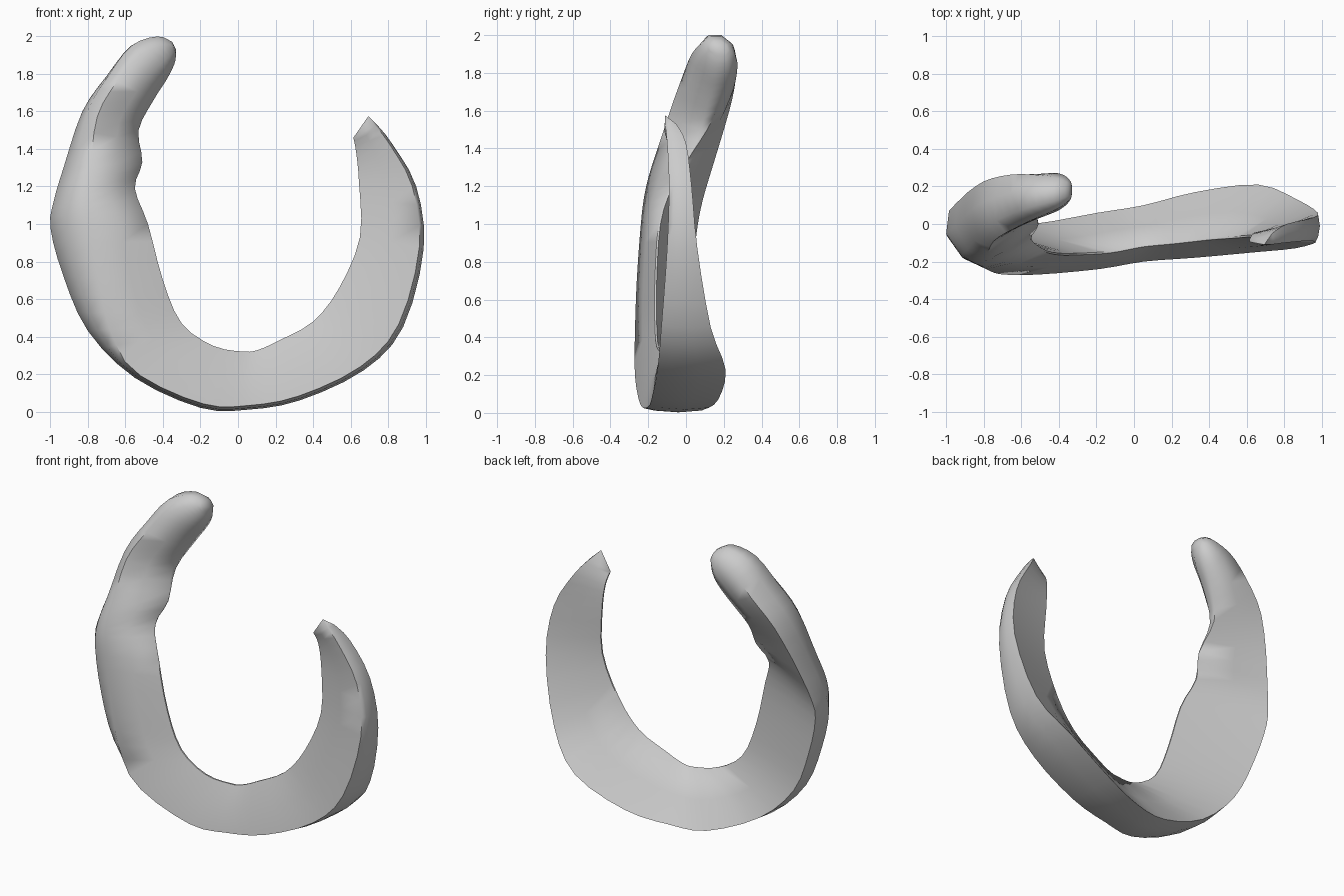
import bpy
import bmesh
import math
from mathutils import Vector

default = bpy.data.objects.get("Cube")
if default:
    bpy.data.objects.remove(default)

# Stations along the crescent, from the blunt horn to the pointed horn:
# outer x, outer z, inner x, inner z, inner y, front ridge y, back rim y
STATIONS = [
    (-.35, 1.97, -.33, 1.90, .18, .13, .22),
    (-.43, 2.0, -.34, 1.85, .19, .09, .25),
    (-.57, 1.95, -.38, 1.77, .18, .04, .27),
    (-.70, 1.79, -.45, 1.66, .15, -.02, .27),
    (-.83, 1.60, -.53, 1.50, .09, -.09, .23),
    (-.93, 1.30, -.51, 1.33, .00, -.18, .14),
    (-.98, 1.13, -.55, 1.19, -.08, -.22, .09),
    (-1, .98, -.48, 1.0, -.14, -.24, .06),
    (-.93, .72, -.40, .70, -.16, -.26, .03),
    (-.80, .43, -.30, .47, -.16, -.27, .0),
    (-.55, .18, -.13, .35, -.15, -.27, .0),
    (-.20, .02, .03, .32, -.12, -.24, .06),
    (.05, .01, .11, .33, -.11, -.20, .10),
    (.33, .06, .22, .38, -.10, -.18, .17),
    (.67, .22, .40, .48, -.08, -.15, .21),
    (.88, .45, .54, .66, -.07, -.13, .13),
    (.99, .87, .65, .93, -.06, -.10, .06),
    (.95, 1.2, .645, 1.22, -.05, -.09, .03),
    (.82, 1.43, .63, 1.38, -.06, -.10, .0),
    (.74, 1.53, .615, 1.46, -.09, -.11, -.05),
]
STEPS = 3


def spline(a, b, c, d, t):
    """Catmull-Rom blend of four stations."""
    return [q + .5 * t * (r - p + t * (2 * p - 5 * q + 4 * r - s + t * (3 * (q - r) + s - p)))
            for p, q, r, s in zip(a, b, c, d)]


def resample(stations):
    padded = [stations[0]] + stations + [stations[-1]]
    path = []
    for i in range(len(stations) - 1):
        for k in range(STEPS):
            path.append(spline(*padded[i:i + 4], k / STEPS))
    path.append(list(stations[-1]))
    return path


def section(station, progress):
    """Wedge with a thin inner lip, blending to a rounded oval at the blunt horn."""
    ox, oz, ix, iz, lip, front, back = station
    horn = min(1, max(0, 1.5 - progress * 6))
    ridge = .93 - .9 * max(0, -ox - .62)
    half = .005
    depth = back - front

    wedge = [
        (0, lip - half),
        (ridge * .5, (lip + front) / 2 - .015),
        (ridge, front),
        (ridge * .4 + .6, front + .2 * depth),
        (1, front + .6 * depth),
        (.97, back),
        (.5, (lip + back) / 2),
        (0, lip + half),
    ]
    ring = []
    for j, (f, y) in enumerate(wedge):
        angle = math.radians(45 * j + 22.5)
        oval_f = .5 - .54 * math.cos(angle)
        oval_y = (front + back) / 2 - .54 * depth * math.sin(angle) + .2 * depth * (.5 - oval_f)
        f += (oval_f - f) * horn
        y += (oval_y - y) * horn
        ring.append(Vector((ix + (ox - ix) * f, y, iz + (oz - iz) * f)))
    return ring


def loft(bm, rings, start_tip, end_tip):
    loops = [[bm.verts.new(p) for p in ring] for ring in rings]
    count = len(loops[0])
    for a, b in zip(loops, loops[1:]):
        for j in range(count):
            k = (j + 1) % count
            bm.faces.new((a[j], a[k], b[k], b[j]))
    # Close both horns to a point
    for loop, tip in ((loops[0], start_tip), (loops[-1], end_tip)):
        apex = bm.verts.new(tip)
        for j in range(count):
            bm.faces.new((loop[j], loop[(j + 1) % count], apex))
    bmesh.ops.recalc_face_normals(bm, faces=bm.faces)


# Crescent body
path = resample(STATIONS)
rings = [section(s, i / (len(path) - 1)) for i, s in enumerate(path)]
bm = bmesh.new()
loft(bm, rings, Vector((-.33, .175, 1.93)), Vector((.695, -.11, 1.575)))
mesh = bpy.data.meshes.new("crescent_body")
bm.to_mesh(mesh)
bm.free()
body = bpy.data.objects.new("crescent_body", mesh)
bpy.context.collection.objects.link(body)

# Plain grey surface
grey = bpy.data.materials.new("light_grey")
grey.use_nodes = True
colour = (.6, .6, .6, 1)
grey.diffuse_color = colour
grey.node_tree.nodes["Principled BSDF"].inputs["Base Color"].default_value = colour
mesh.materials.append(grey)

bpy.context.view_layer.objects.active = body
body.select_set(True)
bpy.ops.object.shade_smooth_by_angle(angle=math.radians(65))
